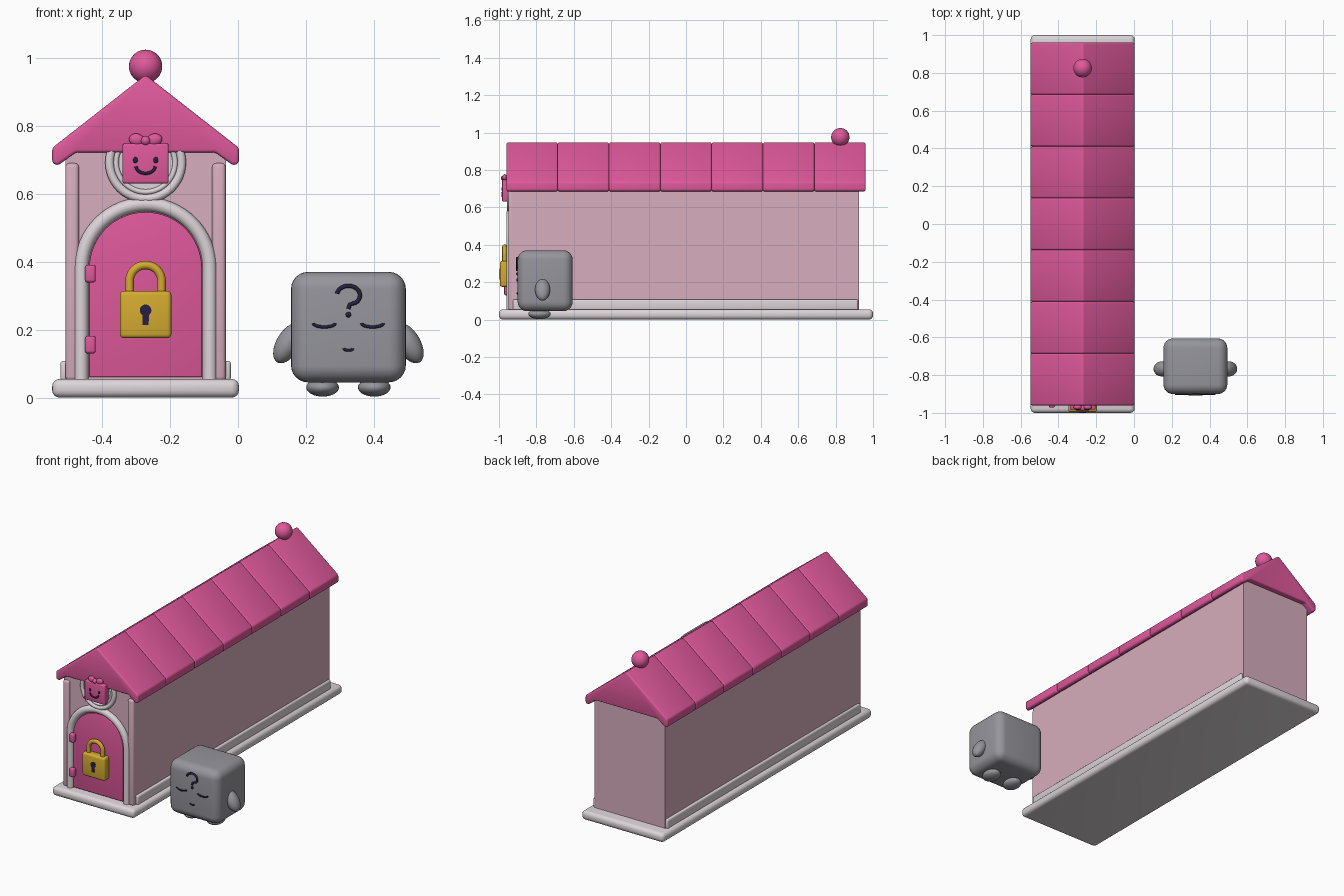
import bpy, bmesh
from math import sin, cos, pi, radians
from mathutils import Matrix, Vector

if "Cube" in bpy.data.objects:
    bpy.data.objects.remove(bpy.data.objects["Cube"])


def material(name, *rgb):
    m = bpy.data.materials.new(name)
    m.use_nodes = True
    m.diffuse_color = (*rgb, 1)
    m.node_tree.nodes["Principled BSDF"].inputs["Base Color"].default_value = (*rgb, 1)
    return m


PINK = material("hot pink", 0.74, 0.1, 0.33)
WALL = material("pale pink", 0.68, 0.42, 0.51)
TRIM = material("off white", 0.72, 0.66, 0.69)
GREY = material("stone grey", 0.30, 0.30, 0.33)
GOLD = material("gold", 0.66, 0.41, 0.03)
DARK = material("dark ink", 0.02, 0.015, 0.05)


def finish(ob, mat):
    ob.data.materials.clear()
    ob.data.materials.append(mat)
    bpy.ops.object.select_all(action="DESELECT")
    ob.select_set(True)
    bpy.context.view_layer.objects.active = ob
    bpy.ops.object.shade_smooth_by_angle(angle=radians(35))
    return ob


def from_bmesh(name, bm, mat, bevel=0, segments=3):
    if bevel:
        sharp = [e for e in bm.edges if e.calc_face_angle(0) > 0.5]
        bmesh.ops.bevel(bm, geom=sharp, offset=bevel, segments=segments,
                        profile=0.5, affect="EDGES", clamp_overlap=True)
    bmesh.ops.recalc_face_normals(bm, faces=bm.faces)
    mesh = bpy.data.meshes.new(name)
    bm.to_mesh(mesh)
    bm.free()
    ob = bpy.data.objects.new(name, mesh)
    bpy.context.collection.objects.link(ob)
    return finish(ob, mat)


def box(name, low, high, mat, bevel=0, segments=3):
    low, high = Vector(low), Vector(high)
    bm = bmesh.new()
    bmesh.ops.create_cube(bm, size=1)
    bmesh.ops.scale(bm, vec=high - low, verts=bm.verts)
    bmesh.ops.translate(bm, vec=(low + high) / 2, verts=bm.verts)
    return from_bmesh(name, bm, mat, bevel, segments)


def prism(name, profile, y0, y1, mat, bevel=0):
    """Extrude an x-z outline along y."""
    bm = bmesh.new()
    face = bm.faces.new([bm.verts.new((x, y0, z)) for x, z in profile])
    new = bmesh.ops.extrude_face_region(bm, geom=[face])["geom"]
    bmesh.ops.translate(bm, vec=(0, y1 - y0, 0),
                        verts=[v for v in new if isinstance(v, bmesh.types.BMVert)])
    return from_bmesh(name, bm, mat, bevel)


def ball(name, centre, radii, mat, tilt=0):
    bm = bmesh.new()
    bmesh.ops.create_uvsphere(bm, u_segments=32, v_segments=18, radius=1)
    place = Matrix.Translation(centre) @ Matrix.Rotation(tilt, 4, "Y")
    bmesh.ops.transform(bm, matrix=place @ Matrix.Diagonal((*radii, 1)), verts=bm.verts)
    return from_bmesh(name, bm, mat)


def tube(name, points, y, radius, mat, cyclic=False):
    """Round bar following an x-z path."""
    curve = bpy.data.curves.new(name, "CURVE")
    curve.dimensions = "3D"
    curve.bevel_depth = radius
    curve.bevel_resolution = 4
    curve.use_fill_caps = True
    spline = curve.splines.new("POLY")
    spline.points.add(len(points) - 1)
    for p, (x, z) in zip(spline.points, points):
        p.co = (x, y, z, 1)
    spline.use_cyclic_u = cyclic
    ob = bpy.data.objects.new(name, curve)
    bpy.context.collection.objects.link(ob)
    bpy.ops.object.select_all(action="DESELECT")
    ob.select_set(True)
    bpy.context.view_layer.objects.active = ob
    bpy.ops.object.convert(target="MESH")
    return finish(bpy.context.object, mat)


def arc(x, z, rx, rz, start, end, n=24):
    angles = [radians(start + (end - start) * i / n) for i in range(n + 1)]
    return [(x + rx * cos(a), z + rz * sin(a)) for a in angles]


def arch(x, foot, spring, r):
    return [(x + r, foot)] + arc(x, spring, r, r, 0, 180, 32) + [(x - r, foot)]


# House shell
CX = -0.272
box("base_slab", (CX - 0.275, -1, 0), (CX + 0.275, 1, 0.055), TRIM, 0.022, 4)
box("house_walls", (CX - 0.236, -0.935, 0.05), (CX + 0.236, 0.925, 0.735), WALL)
for side, s in (("left", 1), ("right", -1)):
    x = CX + s * 0.24
    box(side + "_skirting", (x - 0.011, -0.925, 0.05), (x + 0.011, 0.92, 0.108), TRIM, 0.009)
    x = CX + s * 0.216
    box(side + "_front_pillar", (x - 0.02, -0.95, 0.05), (x + 0.02, -0.92, 0.69), WALL, 0.012)

# Roof of seven bevelled gable blocks
half = [(0.275, 0.735), (0.275, 0.69), (0.258, 0.683), (0.205, 0.722)]
outline = [(CX, 0.95)] + [(CX + x, z) for x, z in half] + [(CX - x, z) for x, z in reversed(half)]
COUNT, LENGTH = 7, 1.92 / 7
for i in range(COUNT):
    y = -0.96 + i * LENGTH
    prism(f"roof_block_{i + 1}", outline, y, y + LENGTH, PINK, 0.009)
ball("roof_finial", (CX, 0.825, 0.975), (0.049,) * 3, PINK)

# Door, arch and hinges
prism("door", arch(CX, 0.06, 0.38, 0.166), -0.948, -0.925, PINK, 0.004)
tube("door_arch", arch(CX, 0.05, 0.38, 0.189), -0.94, 0.021, TRIM)
for i, z in enumerate((0.156, 0.365)):
    box(f"hinge_{i + 1}", (CX - 0.178, -0.972, z - 0.026), (CX - 0.147, -0.945, z + 0.026), PINK, 0.008)

# Round medallion
prism("medallion_disc", arc(CX, 0.692, 0.1, 0.1, 0, 350, 35), -0.945, -0.93, TRIM)
for name, r, thick in (("medallion_outer_ring", 0.106, 0.013), ("medallion_inner_ring", 0.087, 0.008)):
    tube(name, arc(CX, 0.692, r, r, 0, 352.5, 47), -0.945, thick, TRIM, True)

# Smiling plaque with bow
box("plaque", (CX - 0.068, -0.983, 0.63), (CX + 0.068, -0.94, 0.748), PINK, 0.007)
for side, s in (("left", 1), ("right", -1)):
    ball(side + "_bow_loop", (CX + s * 0.026, -0.97, 0.759), (0.023, 0.013, 0.018), PINK, s * -0.2)
    ball(side + "_plaque_eye", (CX + s * 0.03, -0.983, 0.699), (0.007, 0.004, 0.009), DARK)
ball("bow_knot", (CX, -0.975, 0.756), (0.014, 0.015, 0.014), PINK)
tube("plaque_smile", arc(CX, 0.681, 0.028, 0.021, 180, 360), -0.983, 0.0045, DARK)

# Padlock
box("padlock_body", (CX - 0.076, -0.995, 0.175), (CX + 0.076, -0.945, 0.314), GOLD, 0.012)
tube("padlock_shackle", arch(CX, 0.3, 0.343, 0.047), -0.97, 0.0125, GOLD)
keyhole = [(CX + 0.009, 0.213)] + arc(CX, 0.257, 0.017, 0.017, -55, 235) + [(CX - 0.009, 0.213)]
prism("keyhole", keyhole, -0.998, -0.991, DARK)

# Cube figure
FX, FY, FACE = 0.325, -0.753, -0.902
box("figure_body", (FX - 0.169, -0.9, 0.045), (FX + 0.169, -0.606, 0.37), GREY, 0.05, 6)
for side, s in (("left", 1), ("right", -1)):
    ball(side + "_arm", (FX + s * 0.177, FY - 0.014, 0.16), (0.035, 0.04, 0.065), GREY, s * radians(-30))
    ball(side + "_foot", (FX + s * 0.076, FY - 0.03, 0.03), (0.048, 0.06, 0.027), GREY)
    tube(side + "_closed_eye", arc(FX + s * 0.071, 0.219, 0.032, 0.011, 180, 360), FACE, 0.0045, DARK)
tube("figure_mouth", arc(FX, 0.145, 0.013, 0.006, 180, 360), FACE, 0.004, DARK)
hook = arc(FX, 0.301, 0.034, 0.028, 170, -50) + [(FX + 0.004, 0.274), (FX, 0.261)]
tube("question_hook", hook, FACE, 0.006, DARK)
ball("question_dot", (FX, FACE, 0.244), (0.008, 0.006, 0.008), DARK)
